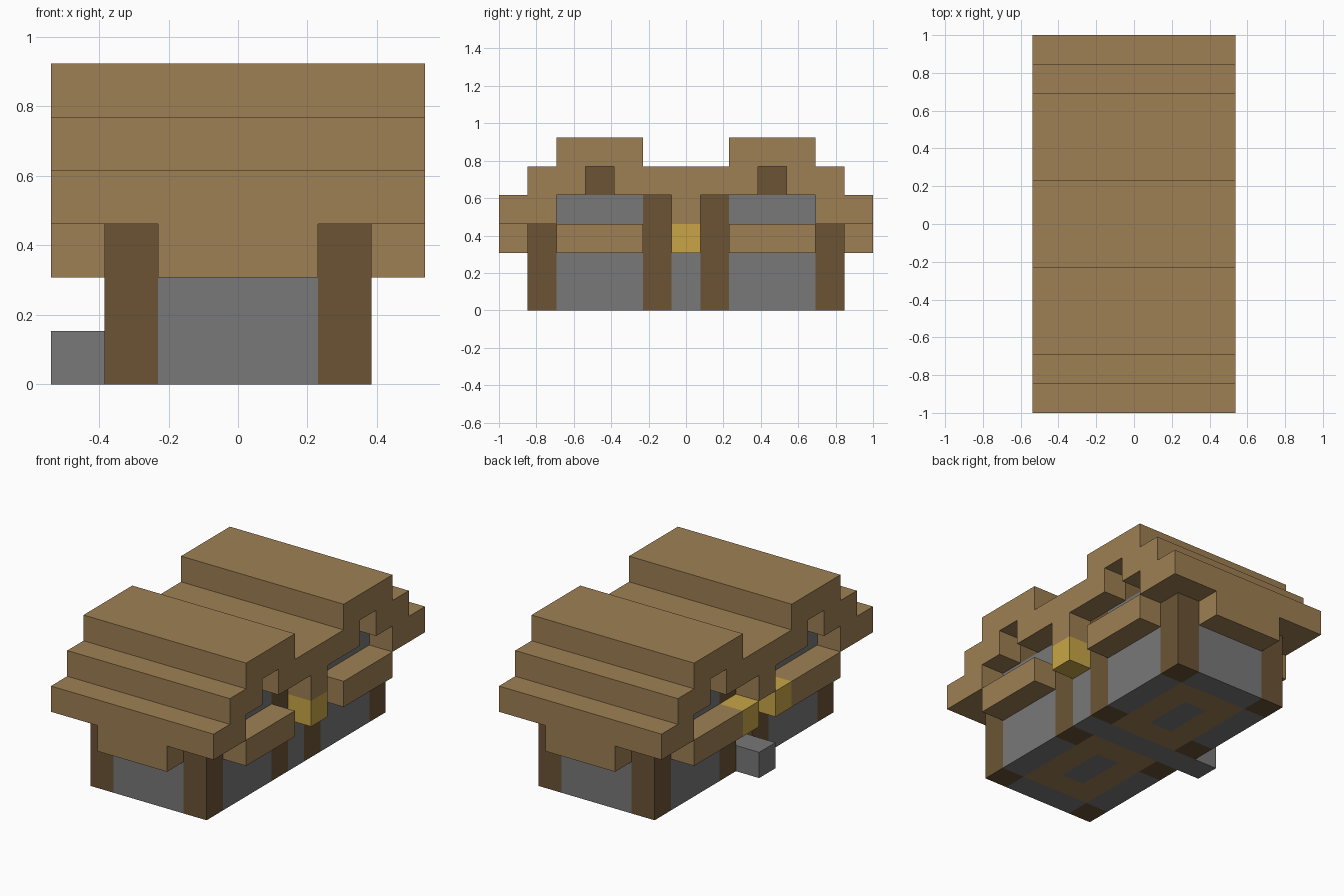
import bpy

U = 2 / 13  # one block of the building grid

if "Cube" in bpy.data.objects:
    bpy.data.objects.remove(bpy.data.objects["Cube"], do_unlink=True)


def material(name, rgb):
    linear = [((c / 255 + 0.055) / 1.055) ** 2.4 for c in rgb]
    mat = bpy.data.materials.new(name)
    mat.use_nodes = True
    mat.diffuse_color = (*linear, 1)
    mat.node_tree.nodes["Principled BSDF"].inputs["Base Color"].default_value = (*linear, 1)
    return mat


PLANK = material("plank brown", (158, 128, 83))
LOG = material("log dark brown", (107, 84, 53))
STONE = material("stone grey", (120, 120, 120))
LAMP = material("lamp yellow", (200, 165, 70))


def prism(name, mat, profile, x0, x1):
    """Extrude a (y, z) outline along x, in grid blocks."""
    n = len(profile)
    verts = [(x * U, y * U, z * U) for x in (x0, x1) for y, z in profile]
    faces = [tuple(range(n))[::-1], tuple(range(n, 2 * n))]
    faces += [(i, (i + 1) % n, n + (i + 1) % n, n + i) for i in range(n)]
    mesh = bpy.data.meshes.new(name)
    mesh.from_pydata(verts, [], faces)
    mesh.materials.append(mat)
    obj = bpy.data.objects.new(name, mesh)
    bpy.context.collection.objects.link(obj)
    return obj


def block(name, mat, x, y, z):
    (y0, y1), (z0, z1) = y, z
    return prism(name, mat, [(y0, z0), (y1, z0), (y1, z1), (y0, z1)], *x)


def flip(span, sign):
    return tuple(sorted(sign * v for v in span))


# Stepped double roof with gable notches and a central beam
half = [(1.5, 5), (1.5, 6), (4.5, 6), (4.5, 5), (5.5, 5), (5.5, 4), (6.5, 4), (6.5, 3),
        (4.5, 3), (4.5, 4), (3.5, 4), (3.5, 5), (2.5, 5), (2.5, 4), (0.5, 4), (0.5, 3)]
outline = half + [(-y, z) for y, z in reversed(half)]
prism("roof", PLANK, outline[::-1], -3.5, 3.5)

for sy, end in ((-1, "front"), (1, "back")):
    # End wall, its awning, and the ridge beam of this gable
    block(end + "_wall", STONE, (-1.5, 1.5), flip((4.5, 5.5), sy), (0, 3))
    block(end + "_awning", PLANK, (-1.5, 1.5), flip((5.5, 6.5), sy), (2, 3))
    block(end + "_ridge_beam", LOG, (-2.5, 2.5), flip((2.5, 3.5), sy), (4, 5))

    # Plank floor around a stone hearth
    block(end + "_hearth", STONE, (-0.5, 0.5), flip((1.5, 3.5), sy), (0, 1))
    for sx in (-1, 1):
        block(end + "_floor_side", PLANK, flip((0.5, 1.5), sx), flip((0.5, 4.5), sy), (0, 1))
    for y in ((0.5, 1.5), (3.5, 4.5)):
        block(end + "_floor_strip", PLANK, (-0.5, 0.5), flip(y, sy), (0, 1))

    # Posts, side walls and side awnings
    for sx, side in ((-1, "right"), (1, "left")):
        tag = end + "_" + side
        wall_x, outer_x = flip((1.5, 2.5), sx), flip((2.5, 3.5), sx)
        block(tag + "_corner_post", LOG, wall_x, flip((4.5, 5.5), sy), (0, 3))
        block(tag + "_middle_post", LOG, wall_x, flip((0.5, 1.5), sy), (0, 4))
        block(tag + "_side_wall", STONE, wall_x, flip((1.5, 4.5), sy), (0, 4))
        block(tag + "_side_awning", PLANK, outer_x, flip((1.5, 4.5), sy), (2, 3))

    # Lamps flanking the doorway
    block(end + "_door_lamp", LAMP, (-3.5, -2.5), flip((0.5, 1.5), sy), (2, 3))

# Stone passage floor that runs out to the doorstep
block("passage_and_doorstep", STONE, (-3.5, 1.5), (-0.5, 0.5), (0, 1))

# Wall and lamp opposite the doorway
block("middle_wall", STONE, (1.5, 2.5), (-0.5, 0.5), (0, 3))
block("wall_lamp", LAMP, (2.5, 3.5), (-0.5, 0.5), (2, 3))
